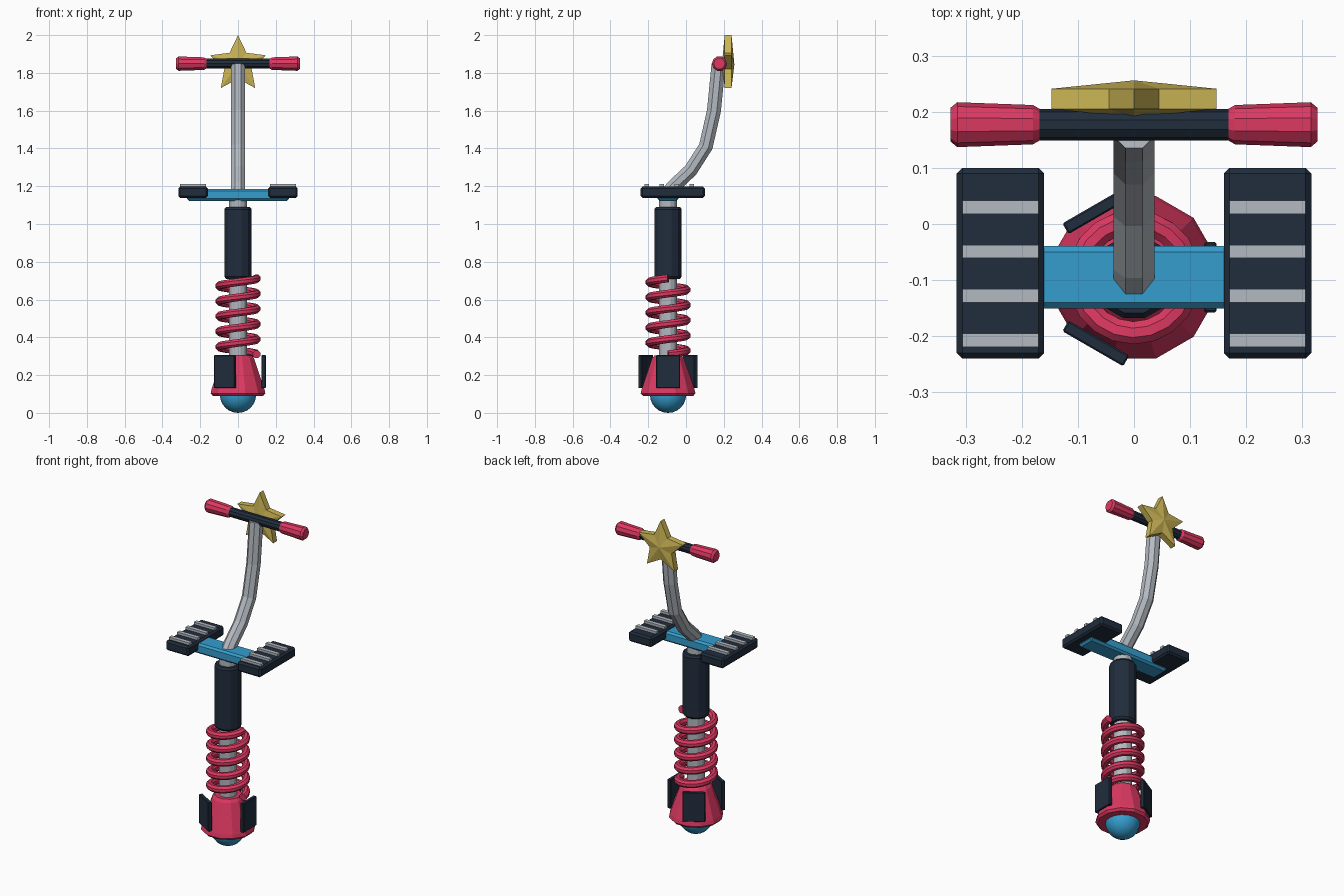
import bpy, bmesh
from math import sin, cos, pi, radians
from mathutils import Matrix, Vector

cube = bpy.data.objects.get("Cube")
if cube:
    bpy.data.objects.remove(cube, do_unlink=True)


def material(name, rgb):
    m = bpy.data.materials.new(name)
    m.use_nodes = True
    m.diffuse_color = (*rgb, 1)
    m.node_tree.nodes["Principled BSDF"].inputs["Base Color"].default_value = (*rgb, 1)
    return m


RED = material("red", (0.72, 0.04, 0.12))
BLUE = material("blue", (0.035, 0.34, 0.62))
DARK = material("dark navy", (0.015, 0.026, 0.046))
GREY = material("light grey", (0.45, 0.49, 0.53))
GOLD = material("gold", (0.60, 0.46, 0.09))
AXIS_Y = -0.095


def finish(name, bm, mat, matrix=Matrix()):
    bmesh.ops.recalc_face_normals(bm, faces=bm.faces)
    me = bpy.data.meshes.new(name)
    bm.to_mesh(me)
    bm.free()
    me.materials.append(mat)
    ob = bpy.data.objects.new(name, me)
    ob.matrix_world = matrix
    bpy.context.collection.objects.link(ob)
    return ob


def smooth(ob):
    bpy.ops.object.select_all(action='DESELECT')
    ob.select_set(True)
    bpy.context.view_layer.objects.active = ob
    bpy.ops.object.shade_smooth_by_angle(angle=radians(40))


def box(name, size, centre, mat, bevel=0.0, turn=0.0):
    bm = bmesh.new()
    bmesh.ops.create_cube(bm, size=1)
    bmesh.ops.scale(bm, vec=size, verts=bm.verts)
    if bevel:
        bmesh.ops.bevel(bm, geom=bm.edges[:], offset=bevel, segments=1, affect='EDGES')
    return finish(name, bm, mat, Matrix.Translation(centre) @ Matrix.Rotation(turn, 4, 'Z'))


def lathe(name, profile, sides, mat, matrix):
    """Closed solid of (radius, height) rings around local z."""
    bm = bmesh.new()
    rings = [[bm.verts.new((r * cos(a), r * sin(a), z))
              for a in [2 * pi * (i + 0.5) / sides for i in range(sides)]]
             for r, z in profile]
    for low, high in zip(rings, rings[1:]):
        for i in range(sides):
            j = (i + 1) % sides
            bm.faces.new((low[i], low[j], high[j], high[i]))
    bm.faces.new(rings[0])
    bm.faces.new(rings[-1])
    return finish(name, bm, mat, matrix)


def tube(name, points, radius, sides, mat, up):
    """Sweep a polygon along a path; up(i) gives a rough side direction."""
    bm = bmesh.new()
    rings = []
    for i, p in enumerate(points):
        t = (points[min(i + 1, len(points) - 1)] - points[max(i - 1, 0)]).normalized()
        u = t.cross(up(i)).normalized()
        v = t.cross(u)
        angles = [2 * pi * (k + 0.5) / sides for k in range(sides)]
        rings.append([bm.verts.new(p + radius * (u * cos(a) + v * sin(a))) for a in angles])
    for low, high in zip(rings, rings[1:]):
        for k in range(sides):
            j = (k + 1) % sides
            bm.faces.new((low[k], low[j], high[j], high[k]))
    bm.faces.new(rings[0])
    bm.faces.new(rings[-1])
    return finish(name, bm, mat)


upright = Matrix.Translation((0, AXIS_Y, 0))

# Ball tip
bm = bmesh.new()
bmesh.ops.create_uvsphere(bm, u_segments=16, v_segments=12, radius=0.096)
smooth(finish("ball_tip", bm, BLUE, Matrix.Translation((0, AXIS_Y, 0.096))))

# Foot cone with three upright plates
lathe("foot_cone", [(0.138, 0.09), (0.15, 0.103), (0.145, 0.125), (0.088, 0.288), (0.074, 0.305)],
      12, RED, upright)
for i in range(3):
    a = 2 * pi * i / 3
    box(f"foot_plate_{i + 1}", (0.022, 0.125, 0.175),
        (0.136 * cos(a), AXIS_Y + 0.136 * sin(a), 0.218), DARK, 0.003, a)

# Shaft and sleeve
lathe("shaft", [(0.05, 0.28), (0.05, 1.15)], 12, GREY, upright)
lathe("sleeve", [(0.066, 0.71), (0.075, 0.722), (0.075, 1.078), (0.066, 1.09)], 12, DARK, upright)

# Coil spring
TURNS, STEPS = 5, 20
coil = []
for i in range(TURNS * STEPS + 1):
    a = 2 * pi * i / STEPS
    coil.append(Vector((0.099 * cos(a), AXIS_Y + 0.099 * sin(a), 0.31 + 0.402 * i / (TURNS * STEPS))))
smooth(tube("spring", coil, 0.022, 8, RED, lambda i: Vector((0, 0, 1))))

# Crossbar and foot pedals with grip strips
box("crossbar", (0.54, 0.112, 0.062), (0, AXIS_Y, 1.154), BLUE, 0.011)
for side, s in (("left", 1), ("right", -1)):
    box(f"{side}_pedal", (0.156, 0.34, 0.06), (s * 0.238, -0.07, 1.168), DARK, 0.01)
    for k in range(4):
        box(f"{side}_pedal_strip_{k + 1}", (0.136, 0.024, 0.02),
            (s * 0.238, 0.03 - 0.079 * k, 1.202), GREY)

# Curved stem
path = [(-0.105, 1.15), (-0.07, 1.195), (0.025, 1.285), (0.105, 1.41), (0.148, 1.60), (0.172, 1.845)]
tube("stem", [Vector((0, y, z)) for y, z in path], 0.04, 8, GREY, lambda i: Vector((1, 0, 0)))

# Handlebar and grips
for name, profile, mat, turns in (
        ("handlebar", [(0.028, -0.2), (0.028, 0.2)], DARK, (1,)),
        ("grip", [(0.028, 0.168), (0.035, 0.18), (0.04, 0.315), (0.03, 0.327)], RED, (1, -1))):
    for s in turns:
        label = name if mat is DARK else ("left_grip" if s > 0 else "right_grip")
        lathe(label, profile, 10, mat,
              Matrix.Translation((0, 0.177, 1.849)) @ Matrix.Rotation(s * pi / 2, 4, 'Y'))

# Star with raised centre on both faces
bm = bmesh.new()
outline = []
for i in range(10):
    r, a = (0.155, 0.076)[i % 2], pi / 2 + i * pi / 5
    outline.append((r * cos(a), r * sin(a)))
front, back = [[bm.verts.new((x, y, z)) for x, z in outline] for y in (0.205, 0.241)]
front_tip = bm.verts.new((0, 0.19, 0))
back_tip = bm.verts.new((0, 0.256, 0))
for i in range(10):
    j = (i + 1) % 10
    bm.faces.new((front[i], front[j], back[j], back[i]))
    bm.faces.new((front[i], front[j], front_tip))
    bm.faces.new((back[i], back[j], back_tip))
finish("star", bm, GOLD, Matrix.Translation((0, 0, 1.845)))
